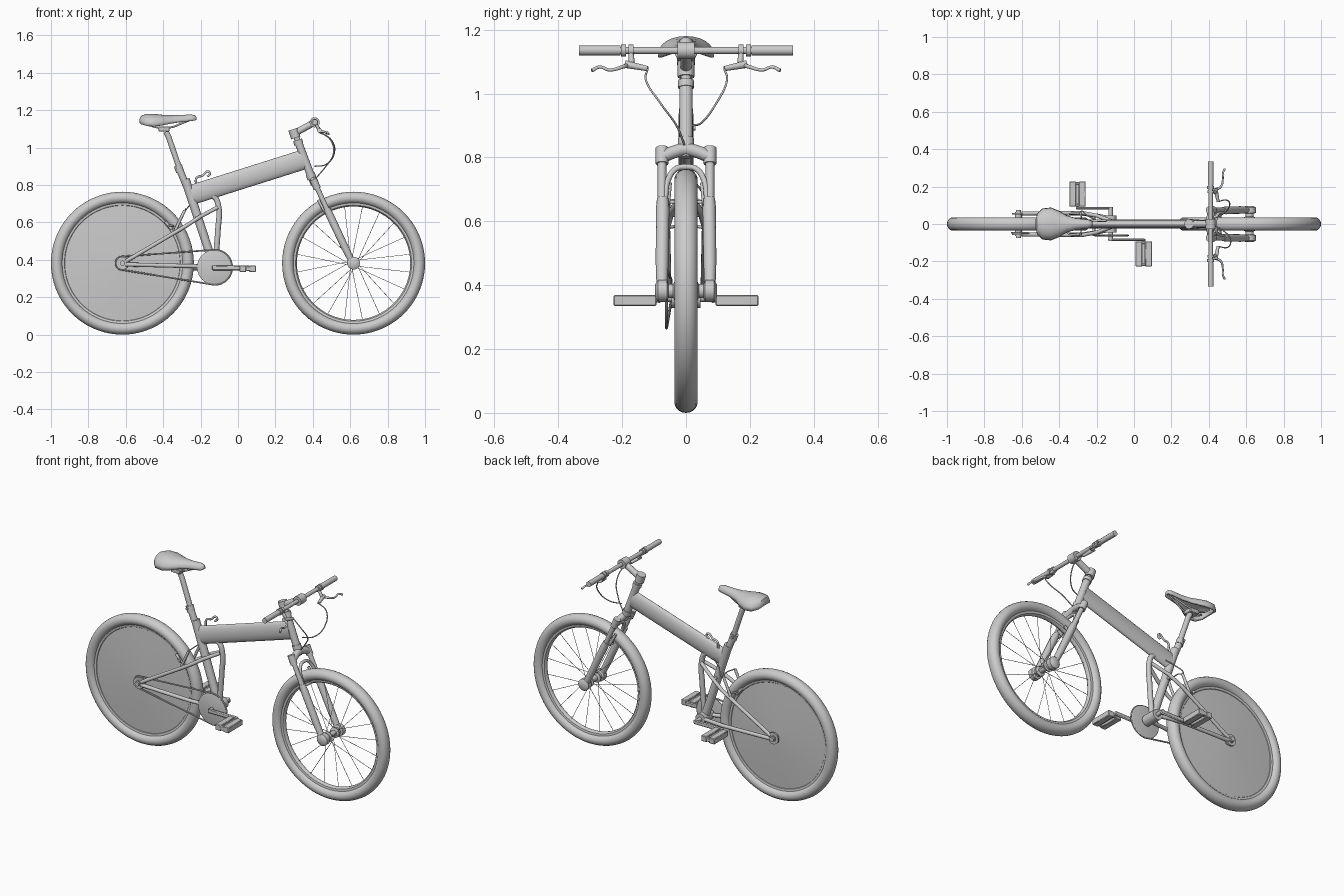
import bpy, bmesh
from math import sin, cos, pi, atan2
from mathutils import Matrix, Vector

SIDES = (("left", 1), ("right", -1))
REAR, FRONT = (-0.618, 0, 0.382), (0.618, 0, 0.382)
BB = (-0.125, 0, 0.36)


def smooth(ob, angle=0.7):
    bpy.ops.object.select_all(action='DESELECT')
    ob.select_set(True)
    bpy.context.view_layer.objects.active = ob
    bpy.ops.object.shade_smooth_by_angle(angle=angle)
    return ob


def finish(name, bm):
    bmesh.ops.recalc_face_normals(bm, faces=bm.faces)
    me = bpy.data.meshes.new(name)
    bm.to_mesh(me)
    bm.free()
    ob = bpy.data.objects.new(name, me)
    bpy.context.collection.objects.link(ob)
    return smooth(ob)


def tube(name, pts, r, curved=False, cyclic=False, res=4):
    """Round tube along points; r is one radius or one per point."""
    cu = bpy.data.curves.new(name, 'CURVE')
    cu.dimensions = '3D'
    cu.bevel_depth, cu.bevel_resolution, cu.use_fill_caps = 1.0, res, True
    cu.resolution_u = 8
    sp = cu.splines.new('BEZIER' if curved else 'POLY')
    data = sp.bezier_points if curved else sp.points
    data.add(len(pts) - 1)
    radii = r if isinstance(r, (list, tuple)) else [r] * len(pts)
    for d, p, q in zip(data, pts, radii):
        d.radius = q
        if curved:
            d.co = p
            d.handle_left_type = d.handle_right_type = 'AUTO'
        else:
            d.co = (*p, 1)
    sp.use_cyclic_u = cyclic
    ob = bpy.data.objects.new(name, cu)
    bpy.context.collection.objects.link(ob)
    bpy.ops.object.select_all(action='DESELECT')
    ob.select_set(True)
    bpy.context.view_layer.objects.active = ob
    bpy.ops.object.convert(target='MESH')
    return smooth(bpy.context.view_layer.objects.active)


def pair(name, pts, r, **kw):
    for side, s in SIDES:
        tube(f"{side}_{name}", [(x, s * y, z) for x, y, z in pts], r, **kw)


def lathe(name, prof, centre, closed=False, steps=64):
    """Spin (radius, y) points about the y axis."""
    bm = bmesh.new()
    vs = [bm.verts.new((r, y, 0)) for r, y in prof]
    es = [bm.edges.new((a, b)) for a, b in zip(vs, vs[1:])]
    if closed:
        es.append(bm.edges.new((vs[-1], vs[0])))
    bmesh.ops.spin(bm, geom=vs + es, cent=(0, 0, 0), axis=(0, 1, 0), angle=2 * pi, steps=steps)
    bmesh.ops.remove_doubles(bm, verts=bm.verts, dist=1e-5)
    bmesh.ops.translate(bm, verts=bm.verts, vec=centre)
    return finish(name, bm)


def disc(name, r, y0, y1, centre, steps=40):
    return lathe(name, [(0, y0), (r, y0), (r, y1), (0, y1)], centre, steps=steps)


def box(name, loc, size, bevel=0.003):
    bm = bmesh.new()
    bmesh.ops.create_cube(bm, size=1, matrix=Matrix.Translation(loc) @ Matrix.Diagonal((*size, 1)))
    bmesh.ops.bevel(bm, geom=bm.edges[:], offset=bevel, segments=1, affect='EDGES')
    return finish(name, bm)


# wheels: tyres and rims
for label, c in (("rear", REAR), ("front", FRONT)):
    lathe(label + "_tyre", [(0.35 + 0.032 * cos(a), 0.036 * sin(a)) for a in
                            [2 * pi * i / 18 for i in range(18)]], c, True, 72)
    lathe(label + "_rim", [(0.328, 0.018), (0.310, 0.015), (0.303, 0.006), (0.303, -0.006),
                           (0.310, -0.015), (0.328, -0.018)], c, True, 72)

# solid rear wheel disc, hub and cog
lathe("rear_disc", [(0, 0.03), (0.03, 0.03), (0.316, 0.012), (0.316, -0.012), (0.03, -0.03), (0, -0.03)], REAR)
disc("rear_hub", 0.018, -0.065, 0.065, REAR)
disc("rear_cog", 0.036, -0.048, -0.044, REAR)

# front hub and spokes
lathe("front_hub", [(0, 0.097), (0.02, 0.097), (0.034, 0.088), (0.034, 0.06), (0.022, 0.055), (0.022, 0.04),
                    (0.03, 0.036), (0.03, 0.03), (0.016, 0.025), (0.016, -0.025), (0.03, -0.03), (0.03, -0.036),
                    (0.022, -0.04), (0.022, -0.055), (0.034, -0.06), (0.034, -0.088), (0.02, -0.097),
                    (0, -0.097)], FRONT, steps=32)
for i in range(20):
    a = 2 * pi * (i + 0.5) / 20
    b = a + (0.5 if i % 4 < 2 else -0.5)
    y = 0.033 if i % 2 else -0.033
    tube(f"spoke_{i}", [(0.618 + 0.027 * cos(b), y, 0.382 + 0.027 * sin(b)),
                        (0.618 + 0.306 * cos(a), 0, 0.382 + 0.306 * sin(a))], 0.0014, res=1)

# main beam: deep, narrow oval tube
beam = tube("main_beam", [(-0.255, 0, 0.745), (0.35, 0, 0.936)], 0.053, res=8)
beam.scale.y = 0.43

# head tube, headset and stem
tube("head_tube", [(0.322, 0, 1.03), (0.395, 0, 0.835)], 0.021, res=6)
tube("steerer", [(0.30, 0, 1.09), (0.405, 0, 0.80)], 0.016, res=6)
tube("headset_top", [(0.318, 0, 1.04), (0.326, 0, 1.018)], 0.025, res=6)
tube("headset_bottom", [(0.386, 0, 0.86), (0.396, 0, 0.832)], 0.025, res=6)
tube("stem_clamp", [(0.294, 0, 1.098), (0.309, 0, 1.052)], 0.026, res=6)
tube("stem", [(0.30, 0, 1.075), (0.41, 0, 1.135)], 0.018, res=6)
tube("bar_clamp", [(0.41, -0.026, 1.135), (0.41, 0.026, 1.135)], 0.027, res=6)

# handlebar, grips, brake levers and cables
tube("handlebar", [(0.41, -0.33, 1.135), (0.41, 0.33, 1.135)], 0.0115)
pair("grip", [(0.41, 0.205, 1.135), (0.41, 0.335, 1.135)], 0.0155)
pair("grip_collar", [(0.41, 0.188, 1.135), (0.41, 0.203, 1.135)], 0.019)
pair("lever_clamp", [(0.41, 0.165, 1.135), (0.41, 0.18, 1.135)], 0.018)
pair("lever_mount", [(0.415, 0.172, 1.128), (0.435, 0.17, 1.095)], 0.009)
pair("lever_body", [(0.435, 0.19, 1.092), (0.45, 0.12, 1.078)], [0.012, 0.008])
pair("brake_lever", [(0.44, 0.185, 1.088), (0.465, 0.20, 1.083), (0.475, 0.24, 1.074), (0.475, 0.27, 1.083),
                     (0.485, 0.295, 1.072)], [0.007, 0.006, 0.005, 0.005, 0.006], curved=True)
tube("right_brake_cable", [(0.45, -0.12, 1.078), (0.50, -0.125, 1.04), (0.515, -0.08, 0.97), (0.47, -0.03, 0.90),
                           (0.42, -0.005, 0.84)], 0.0032, curved=True)
tube("left_brake_cable", [(0.45, 0.12, 1.078), (0.495, 0.128, 1.04), (0.51, 0.095, 0.97), (0.47, 0.05, 0.91),
                          (0.41, 0.022, 0.90)], 0.0032, curved=True)

# suspension fork
tube("fork_crown", [(0.415, -0.078, 0.80), (0.408, -0.035, 0.818), (0.405, 0, 0.825), (0.408, 0.035, 0.818),
                    (0.415, 0.078, 0.80)], 0.02, curved=True)
pair("fork_cap", [(0.402, 0.075, 0.83), (0.424, 0.075, 0.78)], 0.02)
pair("fork_stanchion", [(0.412, 0.075, 0.81), (0.48, 0.075, 0.66)], 0.0135)
pair("fork_slider", [(0.475, 0.073, 0.672), (0.49, 0.073, 0.64), (0.57, 0.075, 0.47), (0.612, 0.075, 0.385)],
     [0.018, 0.021, 0.02, 0.017])
tube("fork_brace", [(0.478, -0.066, 0.67), (0.452, -0.056, 0.73), (0.438, -0.03, 0.765), (0.435, 0, 0.77),
                    (0.438, 0.03, 0.765), (0.452, 0.056, 0.73), (0.478, 0.066, 0.67)], 0.009, curved=True)
pair("front_brake_arm", [(0.468, 0.058, 0.65), (0.43, 0.052, 0.72)], 0.008)
pair("front_brake_pad", [(0.462, 0.028, 0.645), (0.50, 0.028, 0.672)], 0.008)
pair("front_pad_post", [(0.462, 0.03, 0.66), (0.462, 0.062, 0.66)], 0.005)

# seat tube, seat post and folding lever
tube("seat_tube", [(-0.282, 0, 0.83), (-0.15, 0, 0.43), BB], [0.024, 0.023, 0.023], res=6)
tube("seat_collar", [(-0.322, 0, 0.905), (-0.309, 0, 0.87)], 0.022, res=6)
tube("collar_bolt", [(-0.322, -0.026, 0.892), (-0.322, 0.03, 0.892)], 0.007)
tube("lower_post", [(-0.315, 0, 0.89), (-0.27, 0, 0.78)], 0.019, res=6)
tube("seat_post", [(-0.385, 0, 1.085), (-0.372, 0, 1.06), (-0.30, 0, 0.85)], 0.015, res=6)
tube("folding_lever", [(-0.225, 0.015, 0.80), (-0.22, 0.018, 0.84), (-0.19, 0.018, 0.85), (-0.16, 0.018, 0.872),
                       (-0.15, 0.018, 0.86), (-0.165, 0.018, 0.845)], 0.006, curved=True)

# saddle: stations of x, half width, top height, drop
bm = bmesh.new()
rows = []
for x, w, zt, drop in [(-0.526, 0.025, 1.155, 0.022), (-0.518, 0.055, 1.17, 0.045), (-0.49, 0.083, 1.18, 0.064),
                       (-0.445, 0.088, 1.18, 0.066), (-0.40, 0.07, 1.175, 0.055), (-0.36, 0.046, 1.173, 0.045),
                       (-0.31, 0.031, 1.174, 0.038), (-0.25, 0.025, 1.177, 0.034), (-0.23, 0.019, 1.173, 0.028),
                       (-0.222, 0.009, 1.163, 0.014)]:
    rows.append([bm.verts.new((x, w * sin(t * pi / 12), zt - drop * (1 - cos(t * pi / 12) ** 0.8)))
                 for t in range(-6, 7)])
for a, b in zip(rows, rows[1:]):
    for i in range(12):
        bm.faces.new((a[i], a[i + 1], b[i + 1], b[i]))
bm.faces.new(rows[0])
bm.faces.new(rows[-1])
saddle = finish("saddle", bm)
mod = saddle.modifiers.new("thickness", 'SOLIDIFY')
mod.thickness = 0.012
mod.offset = -1
pair("saddle_rail", [(-0.49, 0.035, 1.135), (-0.45, 0.024, 1.112), (-0.36, 0.022, 1.108), (-0.30, 0.012, 1.13),
                     (-0.25, 0.005, 1.15)], 0.005, curved=True)
box("saddle_clamp", (-0.395, 0, 1.10), (0.06, 0.055, 0.026))

# rear swing frame
tube("swing_strut", [(-0.17, 0, 0.755), (-0.125, 0, 0.735), (-0.105, 0, 0.69), (-0.108, 0, 0.55),
                     (-0.122, 0, 0.38)], 0.015, curved=True)
pair("upper_stay", [(-0.60, 0.056, 0.392), (-0.28, 0.06, 0.58), (-0.20, 0.045, 0.632), (-0.11, 0.012, 0.68)], 0.0105)
pair("chain_stay", [(-0.60, 0.056, 0.375), (-0.28, 0.056, 0.367), (-0.20, 0.045, 0.365), (-0.125, 0.03, 0.36)], 0.011)
for side, s in SIDES:
    disc(side + "_dropout", 0.034, s * 0.05, s * 0.06, REAR)
    disc(side + "_axle_nut", 0.014, s * 0.06, s * 0.075, REAR, 12)
tube("stay_bridge", [(-0.215, -0.05, 0.622), (-0.215, 0.05, 0.622)], 0.008)
pair("rear_brake_arm", [(-0.335, 0.058, 0.56), (-0.285, 0.056, 0.665)], 0.008)
pair("rear_brake_pad", [(-0.39, 0.028, 0.605), (-0.355, 0.028, 0.565)], 0.008)
pair("rear_pad_post", [(-0.345, 0.056, 0.58), (-0.372, 0.03, 0.585)], 0.005)
tube("rear_brake_cable", [(-0.285, -0.056, 0.665), (-0.28, 0.03, 0.67), (-0.285, 0.065, 0.66),
                          (-0.25, 0.045, 0.70), (-0.20, 0.02, 0.73)], 0.0032, curved=True)

# cranks, chainring, pedals and chain
disc("bottom_bracket", 0.031, -0.045, 0.045, BB)
disc("crank_axle", 0.012, -0.09, 0.09, BB, 20)
lathe("chainring", [(0, -0.066), (0.085, -0.066), (0.094, -0.063), (0.094, -0.058), (0.085, -0.056), (0, -0.056)], BB)
for side, s in SIDES:
    px = BB[0] - s * 0.177
    box(side + "_crank", (BB[0] - s * 0.086, s * 0.084, 0.357), (0.20, 0.013, 0.026), 0.005)
    tube(side + "_pedal_axle", [(px, s * 0.08, 0.354), (px, s * 0.22, 0.354)], 0.009)
    for k in (-1, 1):
        box(f"{side}_pedal_plate_{k}", (px + k * 0.026, s * 0.16, 0.352), (0.036, 0.134, 0.034))
    for y in (0.1, 0.218):
        box(f"{side}_pedal_end_{y}", (px, s * y, 0.352), (0.086, 0.014, 0.026))
chain = []
for i in range(17):
    a = -pi / 2 + pi * i / 16
    chain.append((BB[0] + 0.094 * cos(a), -0.061, BB[2] + 0.094 * sin(a)))
for i in range(13):
    a = pi / 2 + pi * i / 12
    chain.append((REAR[0] + 0.036 * cos(a), -0.047, REAR[2] + 0.036 * sin(a)))
tube("chain", chain, 0.0045, cyclic=True, res=2)
